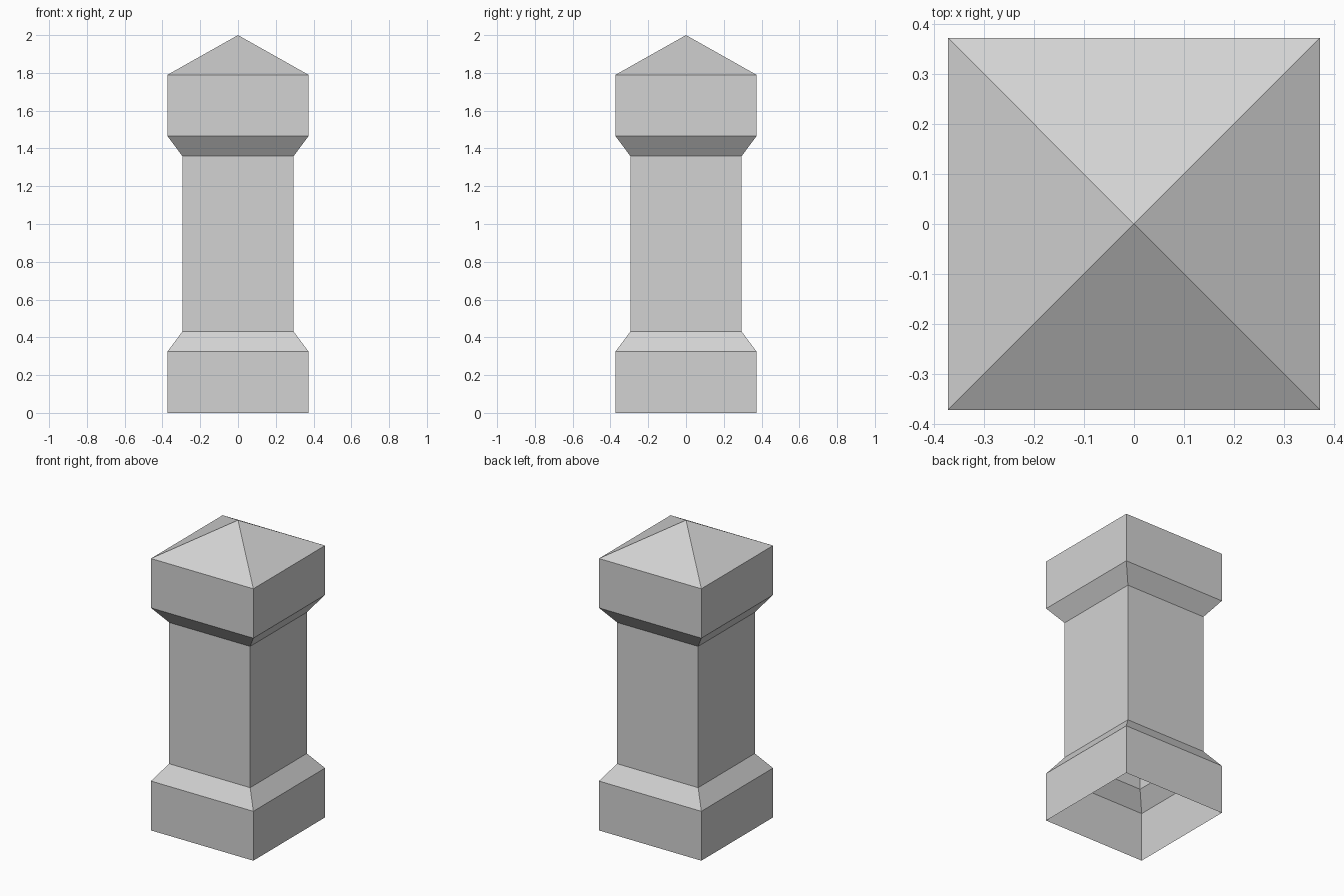
import bpy
import bmesh

cube = bpy.data.objects.get("Cube")
if cube:
    bpy.data.objects.remove(cube, do_unlink=True)

stone = bpy.data.materials.new("grey_stone")
stone.use_nodes = True
GREY = (0.65, 0.65, 0.65, 1)
stone.diffuse_color = GREY
stone.node_tree.nodes["Principled BSDF"].inputs["Base Color"].default_value = GREY

WIDE, NARROW = 0.373, 0.295
CORNERS = ((-1, -1), (1, -1), (1, 1), (-1, 1))


def square_shell(name, levels, apex=None):
    """Open square shell through (half width, height) levels, with an optional peak."""
    bm = bmesh.new()
    rings = [[bm.verts.new((x * r, y * r, z)) for x, y in CORNERS] for r, z in levels]
    for low, high in zip(rings, rings[1:]):
        for i in range(4):
            j = (i + 1) % 4
            bm.faces.new((low[i], low[j], high[j], high[i]))
    if apex is not None:
        tip = bm.verts.new((0, 0, apex))
        for i in range(4):
            bm.faces.new((rings[-1][i], rings[-1][(i + 1) % 4], tip))
    mesh = bpy.data.meshes.new(name)
    bm.to_mesh(mesh)
    bm.free()
    mesh.materials.append(stone)
    obj = bpy.data.objects.new(name, mesh)
    bpy.context.collection.objects.link(obj)
    return obj


# Hollow plinth with sloped shoulder, open underneath
square_shell("base", [(WIDE, 0), (WIDE, 0.325), (NARROW, 0.43)])
# Straight square column
square_shell("shaft", [(NARROW, 0.43), (NARROW, 1.36)])
# Flared head block with pyramid top
square_shell("cap", [(NARROW, 1.36), (WIDE, 1.465), (WIDE, 1.79)], apex=2.0)
